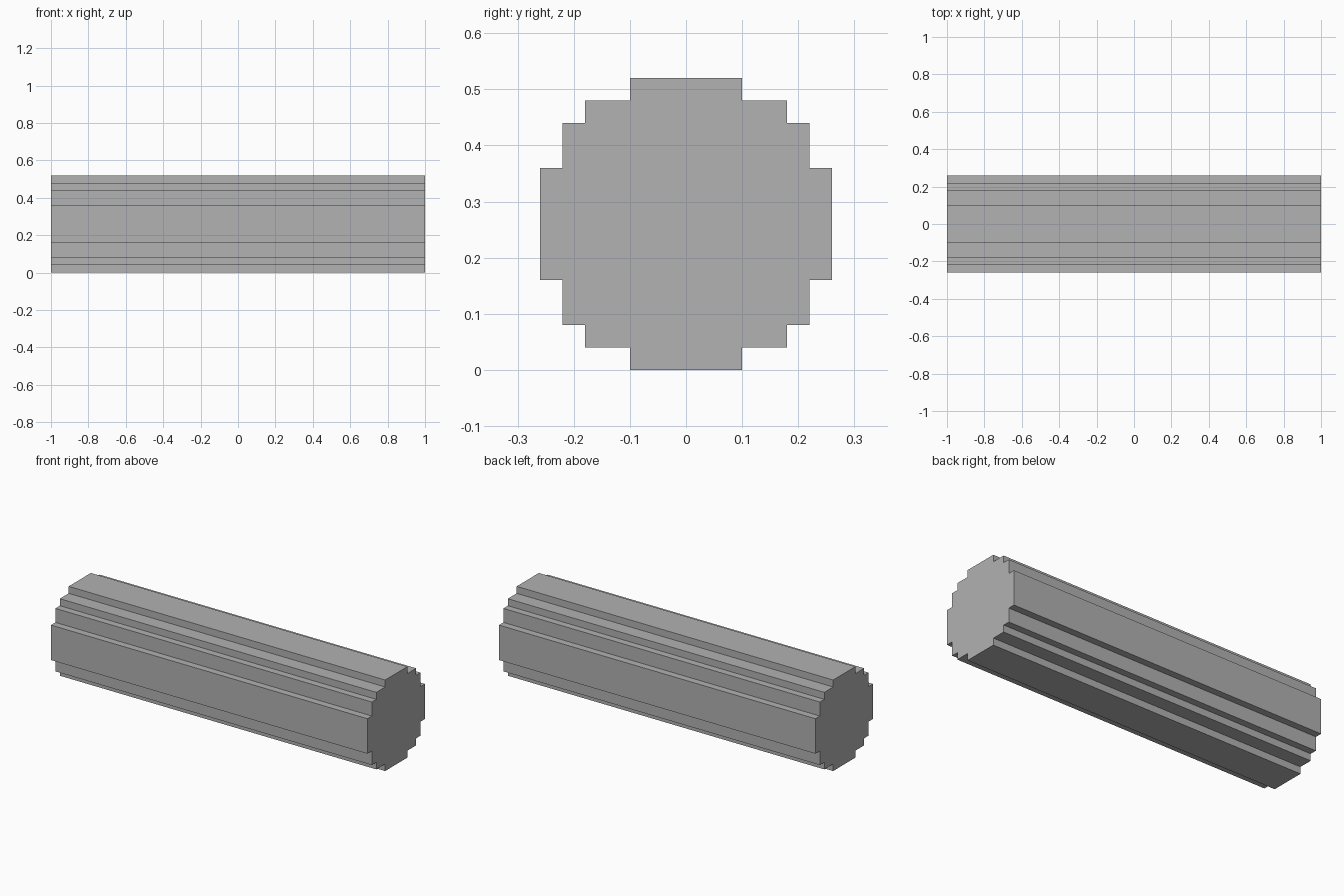
import bpy
import bmesh

cube = bpy.data.objects.get("Cube")
if cube:
    bpy.data.objects.remove(cube, do_unlink=True)

LENGTH, RADIUS = 2.0, 0.26

# Plain grey material
grey = bpy.data.materials.new("plain_grey")
grey.use_nodes = True
colour = (0.445, 0.445, 0.445, 1.0)
grey.diffuse_color = colour
grey.node_tree.nodes["Principled BSDF"].inputs["Base Color"].default_value = colour

# One quarter of the stepped round section, from top to side
quarter = [(0.10, 0.26), (0.10, 0.22), (0.18, 0.22), (0.18, 0.18),
           (0.22, 0.18), (0.22, 0.10), (0.26, 0.10)]

# Mirror the quarter into a closed outline
half = quarter + [(y, -z) for y, z in reversed(quarter)]
outline = half + [(-y, z) for y, z in reversed(half)]

# Extrude the outline along the length of the log
bm = bmesh.new()
end = bm.faces.new([bm.verts.new((-LENGTH / 2, y, z + RADIUS)) for y, z in outline])
extruded = bmesh.ops.extrude_face_region(bm, geom=[end], use_keep_orig=True)
bmesh.ops.translate(bm, vec=(LENGTH, 0, 0),
                    verts=[v for v in extruded["geom"] if isinstance(v, bmesh.types.BMVert)])
bmesh.ops.recalc_face_normals(bm, faces=bm.faces)

mesh = bpy.data.meshes.new("stepped_log")
bm.to_mesh(mesh)
bm.free()
mesh.materials.append(grey)
log = bpy.data.objects.new("stepped_log", mesh)
bpy.context.collection.objects.link(log)
